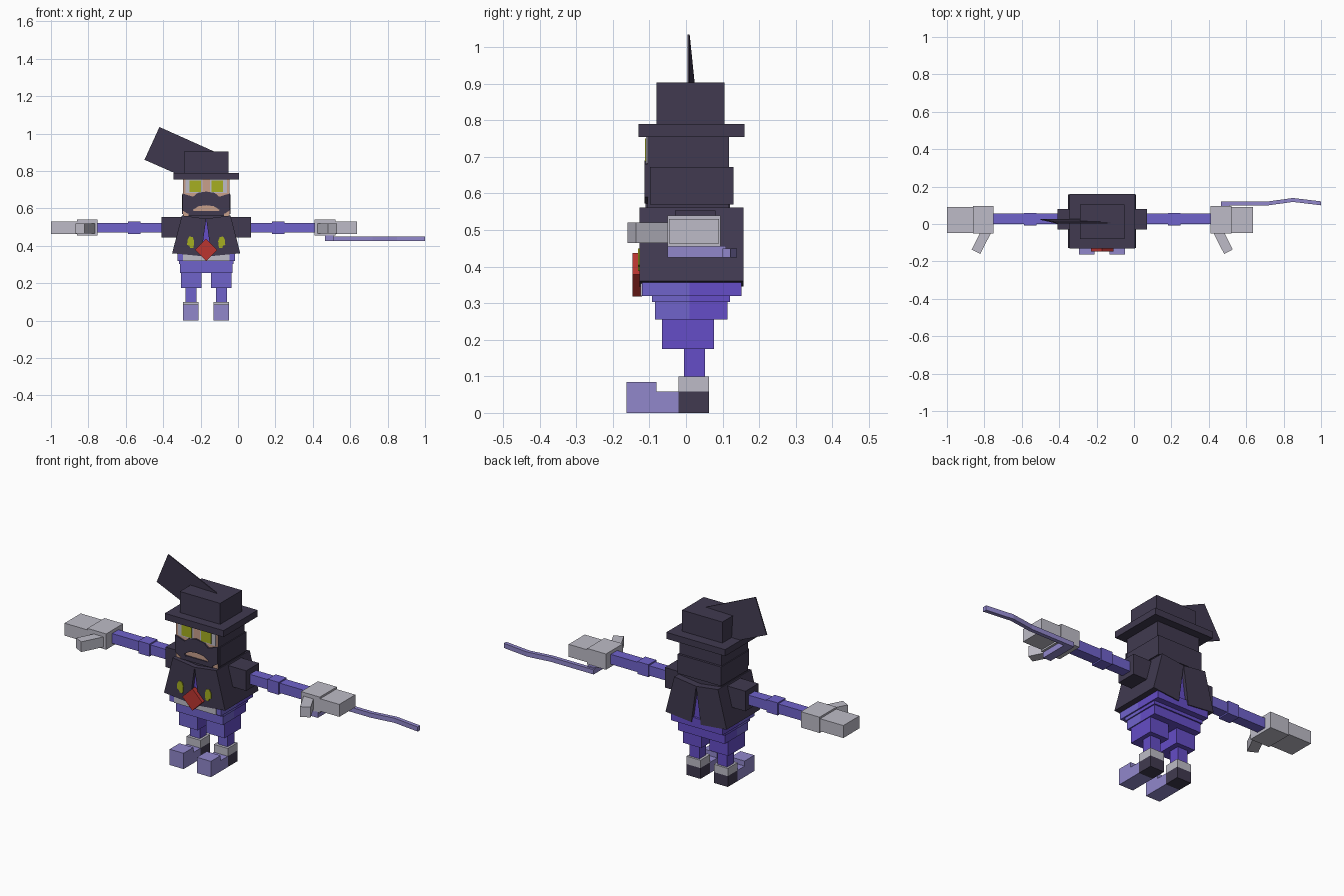
import bpy
import bmesh
from math import radians
from mathutils import Matrix, Vector

cube = bpy.data.objects.get("Cube")
if cube:
    bpy.data.objects.remove(cube, do_unlink=True)


def material(name, rgb):
    m = bpy.data.materials.new(name)
    m.use_nodes = True
    m.diffuse_color = (*rgb, 1)
    m.node_tree.nodes["Principled BSDF"].inputs["Base Color"].default_value = (*rgb, 1)
    return m


DARK = material("dark cloth", (0.052, 0.042, 0.08))
BLUE = material("blue violet cloth", (0.16, 0.125, 0.6))
VIOLET = material("deep violet cloth", (0.13, 0.075, 0.57))
GREY = material("pale grey", (0.51, 0.50, 0.57))
LAVENDER = material("lavender", (0.285, 0.245, 0.6))
RED = material("red", (0.5, 0.035, 0.03))
GREEN = material("yellow green", (0.38, 0.43, 0.015))
SKIN = material("skin", (0.58, 0.35, 0.26))

CX = -0.17  # the body's centre line


def finish(name, bm, mat, front=None):
    """Turn a bmesh into an object; faces looking forward may get their own colour."""
    bmesh.ops.recalc_face_normals(bm, faces=bm.faces)
    me = bpy.data.meshes.new(name)
    me.materials.append(mat)
    if front:
        me.materials.append(front)
        for f in bm.faces:
            f.material_index = int(f.normal.y < -0.9)
    bm.to_mesh(me)
    bm.free()
    ob = bpy.data.objects.new(name, me)
    bpy.context.collection.objects.link(ob)
    return ob


def box(name, x, y, z, mat, front=None):
    bm = bmesh.new()
    bmesh.ops.create_cube(bm, size=1)
    for v in bm.verts:
        v.co = [(a + b) / 2 + c * (b - a) for c, (a, b) in zip(v.co, (x, y, z))]
    return finish(name, bm, mat, front)


def prism(name, pts, lo, hi, mat, flat=False):
    """Extrude an x-z outline along y, or an x-y outline along z when flat."""
    bm = bmesh.new()
    place = (lambda p: (p[0], p[1], lo)) if flat else (lambda p: (p[0], lo, p[1]))
    face = bm.faces.new([bm.verts.new(place(p)) for p in pts])
    new = bmesh.ops.extrude_face_region(bm, geom=[face])["geom"]
    step = Vector((0, 0, hi - lo) if flat else (0, hi - lo, 0))
    bmesh.ops.translate(bm, vec=step, verts=[v for v in new if isinstance(v, bmesh.types.BMVert)])
    return finish(name, bm, mat)


def span(a, b, s):
    """Distances a to b from the centre line, on side s."""
    return tuple(sorted((CX + s * a, CX + s * b)))


# Hat
box("hat_crown", (-0.29, -0.05), (-0.08, 0.105), (0.78, 0.903), DARK)
box("hat_brim", (-0.345, 0.005), (-0.13, 0.16), (0.755, 0.79), DARK)

# Feather: a thin, slightly twisted plate
feather = prism("hat_feather", [(-0.5, 0.86), (-0.42, 1.035), (-0.125, 0.903), (-0.205, 0.73)],
                0.004, 0.01, DARK)
for v in feather.data.vertices:
    v.co.y += 0.018 * (v.co.z < 0.88)

# Head and neck
box("head", (-0.295, -0.045), (-0.105, 0.118), (0.56, 0.76), DARK, SKIN)
box("hood", (-0.3, -0.04), (-0.098, 0.13), (0.57, 0.673), DARK)
box("neck", (-0.29, -0.05), (-0.1, 0.12), (0.54, 0.575), DARK)

# Face mask with a raised middle and a curved mouth opening
mask_half = [(0, 0.69), (0.045, 0.683), (0.07, 0.662), (0.127, 0.68), (0.127, 0.59),
             (0.1, 0.572), (0.062, 0.582), (0.072, 0.592), (0.04, 0.612), (0, 0.617)]
mask = [(CX + x, z) for x, z in mask_half] + [(CX - x, z) for x, z in mask_half[-2:0:-1]]
prism("face_mask", mask, -0.113, -0.104, DARK)
box("mask_chin", (-0.265, -0.075), (-0.111, -0.104), (0.56, 0.585), DARK)

# Coat halves part towards the hem
for s, side in ((-1, "right"), (1, "left")):
    coat = [(CX + s * x, z) for x, z in
            ((0.13, 0.562), (0, 0.545), (0.028, 0.345), (0.182, 0.36))]
    prism(side + "_coat_half", coat, -0.127, 0.157, DARK)
    # Badge on the coat
    x0 = CX + s * 0.082
    badge = [(-0.014, 0.388), (0.004, 0.388), (0.008, 0.4), (0.02, 0.405), (0.018, 0.432),
             (0.008, 0.45), (-0.01, 0.446), (-0.018, 0.425)]
    prism(side + "_coat_badge", [(x0 + s * x, z) for x, z in badge], -0.131, -0.126, GREEN)
    # Eye on a pale surround
    box(side + "_eye_surround", span(0.02, 0.112, s), (-0.109, -0.104), (0.682, 0.755), GREY)
    box(side + "_eye", span(0.029, 0.089, s), (-0.112, -0.105), (0.688, 0.75), GREEN)
    # Leg
    box(side + "_thigh", span(0.025, 0.135, s), (-0.065, 0.077), (0.175, 0.27), VIOLET, BLUE)
    box(side + "_shin", span(0.053, 0.112, s), (-0.005, 0.052), (0.09, 0.18), VIOLET, BLUE)
    foot = span(0.04, 0.123, s)
    box(side + "_ankle_cuff", foot, (-0.02, 0.063), (0.058, 0.1), GREY)
    box(side + "_heel", foot, (-0.02, 0.063), (0, 0.058), DARK)
    box(side + "_foot", foot, (-0.1, -0.02), (0, 0.058), LAVENDER)
    box(side + "_toe", foot, (-0.163, -0.08), (0, 0.085), LAVENDER)
    # Arm
    box(side + "_shoulder", span(0.12, 0.24, s), (-0.03, 0.08), (0.445, 0.553), DARK)
    box(side + "_arm", span(0.23, 0.59, s), (0.0, 0.055), (0.47, 0.523), BLUE)
    box(side + "_elbow", span(0.352, 0.418, s), (-0.008, 0.06), (0.463, 0.53), BLUE)
    # Hand
    box(side + "_palm", span(0.58, 0.692, s), (-0.05, 0.095), (0.455, 0.54), GREY)
    reach = 0.83 if s < 0 else 0.806
    box(side + "_fingers", span(0.685, reach, s), (-0.047, 0.09), (0.463, 0.53), GREY)
    thumb = box(side + "_thumb", (-0.026, 0.026), (-0.11, 0.03), (0.465, 0.52), GREY)
    thumb.data.transform(Matrix.Translation((CX + s * 0.625, -0.05, 0))
                         @ Matrix.Rotation(radians(s * 27), 4, "Z"))

# Red diamond clasp
clasp = box("clasp", (-0.042, 0.042), (-0.146, -0.12), (-0.042, 0.042), RED)
clasp.data.transform(Matrix.Translation((CX, 0, 0.378)) @ Matrix.Rotation(radians(45), 4, "Y"))

# Torso and stepped trousers, the front part in a bluer cloth
box("torso", (-0.29, -0.05), (-0.11, 0.14), (0.32, 0.545), VIOLET)
tiers = (("waist", 0.153, -0.12, 0.152, 0.32, 0.37),
         ("hip", 0.146, -0.093, 0.12, 0.303, 0.325),
         ("seat", 0.14, -0.085, 0.113, 0.255, 0.31))
for name, half, y0, y1, z0, z1 in tiers:
    x = (CX - half, CX + half)
    box(name + "_front", x, (y0, 0.01), (z0, z1), BLUE)
    box(name + "_back", x, (0.01, y1), (z0, z1), VIOLET)
box("shirt_hem", (-0.295, -0.045), (-0.124, -0.115), (0.32, 0.365), GREY)

# Weapon: wavy blade with a handle under the left palm
edge = [(0.465, 0.1), (0.72, 0.1), (0.85, 0.118), (1.0, 0.1)]
blade = edge + [(x, y + 0.021) for x, y in reversed(edge)]
prism("blade", blade, 0.425, 0.45, LAVENDER, flat=True)
box("handle", (0.465, 0.51), (-0.05, 0.11), (0.425, 0.457), LAVENDER)
